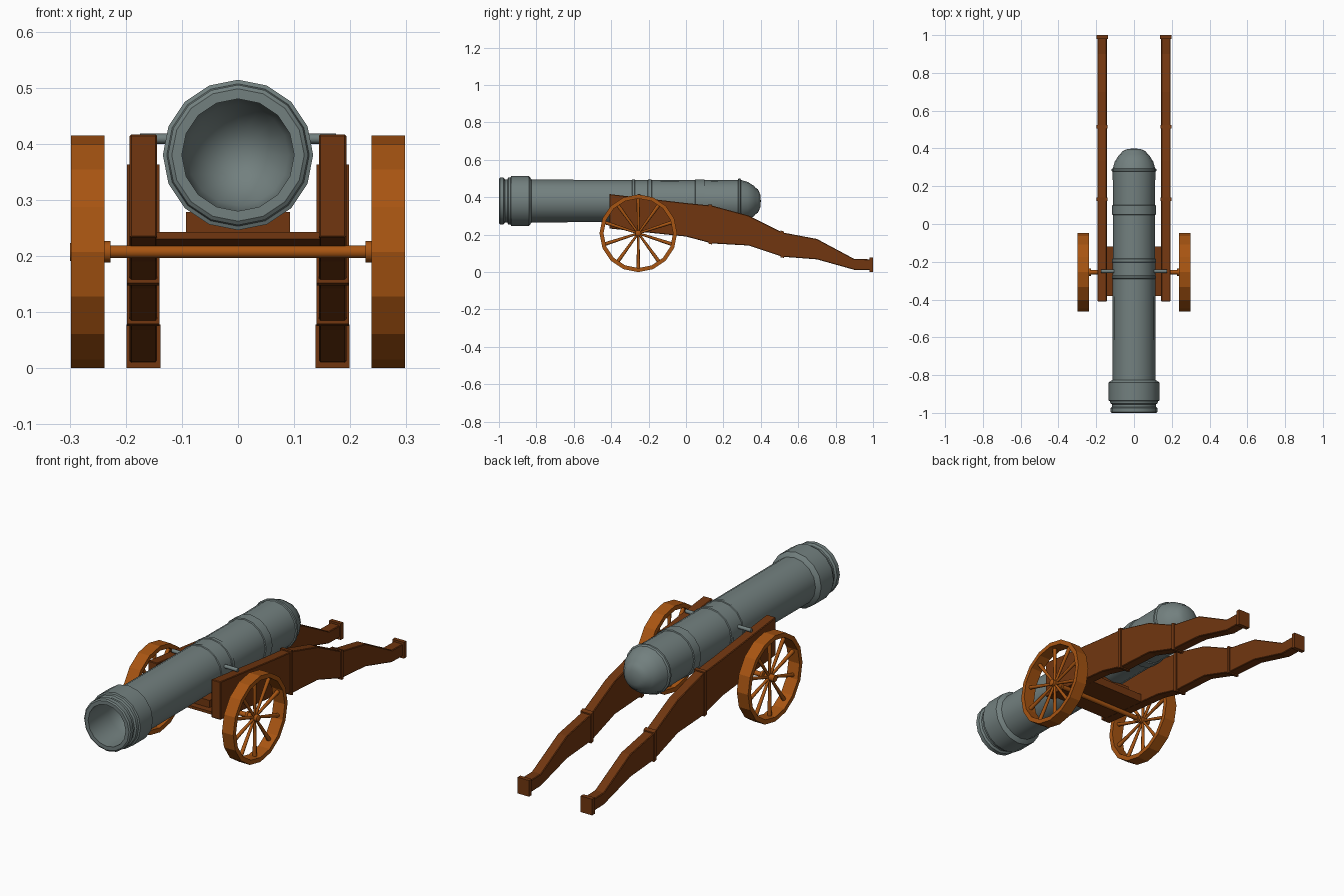
import bpy, bmesh, math
from mathutils import Matrix, Vector

if "Cube" in bpy.data.objects:
    bpy.data.objects.remove(bpy.data.objects["Cube"])


def material(name, rgb):
    m = bpy.data.materials.new(name)
    m.diffuse_color = (*rgb, 1)
    m.use_nodes = True
    m.node_tree.nodes["Principled BSDF"].inputs["Base Color"].default_value = m.diffuse_color
    return m


IRON = material("grey iron", (0.17, 0.216, 0.212))
DARK = material("dark wood", (0.165, 0.037, 0.005))
LIGHT = material("light wood", (0.39, 0.09, 0.006))


def finish(name, bm, mat, smooth=None):
    bmesh.ops.recalc_face_normals(bm, faces=bm.faces[:])
    me = bpy.data.meshes.new(name)
    bm.to_mesh(me)
    bm.free()
    me.materials.append(mat)
    if smooth:
        for p in me.polygons:
            p.use_smooth = True
        me.set_sharp_from_angle(angle=math.radians(smooth))
    ob = bpy.data.objects.new(name, me)
    bpy.context.collection.objects.link(ob)
    return ob


def lathe(bm, profile, n, axis, center, closed=False):
    """Revolve (along, radius) points about the x or y axis."""
    rows = []
    for t, r in profile:
        row = []
        for i in range(1 if r == 0 else n):
            a = 2 * math.pi * i / n
            u, w = r * math.sin(a), r * math.cos(a)
            row.append(bm.verts.new(Vector(center) + Vector((t, u, w) if axis == 'x' else (u, t, w))))
        rows.append(row)
    pairs = list(zip(rows, rows[1:])) + ([(rows[-1], rows[0])] if closed else [])
    for a, b in pairs:
        for i in range(n):
            j = (i + 1) % n
            if len(a) == 1:
                bm.faces.new((a[0], b[i], b[j]))
            elif len(b) == 1:
                bm.faces.new((a[i], a[j], b[0]))
            else:
                bm.faces.new((a[i], a[j], b[j], b[i]))


def slab(bm, outline, x0, x1):
    """Extrude a (y, z) side outline between two x positions."""
    a = [bm.verts.new((x0, y, z)) for y, z in outline]
    b = [bm.verts.new((x1, y, z)) for y, z in outline]
    bm.faces.new(a)
    bm.faces.new(b[::-1])
    for i in range(len(a)):
        j = (i + 1) % len(a)
        bm.faces.new((a[i], a[j], b[j], b[i]))


# Barrel: bore, muzzle rings, bands and rounded breech
bm = bmesh.new()
lathe(bm, [(-0.70, 0), (-0.72, 0.05), (-0.77, 0.09), (-0.85, 0.1), (-1, 0.1),
           (-1, 0.118), (-0.995, 0.125), (-0.975, 0.125), (-0.968, 0.116), (-0.955, 0.116),
           (-0.95, 0.125), (-0.938, 0.127), (-0.935, 0.134), (-0.84, 0.134), (-0.833, 0.126),
           (-0.825, 0.114), (-0.29, 0.113), (-0.287, 0.116), (-0.275, 0.116), (-0.272, 0.113),
           (-0.205, 0.113), (-0.202, 0.116), (-0.185, 0.116), (-0.182, 0.112),
           (0.048, 0.111), (0.05, 0.116), (0.098, 0.116), (0.1, 0.111),
           (0.278, 0.113), (0.28, 0.119), (0.29, 0.119), (0.295, 0.112), (0.33, 0.102),
           (0.365, 0.08), (0.37, 0.072), (0.385, 0.062), (0.397, 0.035), (0.4, 0)],
      16, 'y', (0, 0, 0.38))
finish("barrel", bm, IRON, 35)

# Trunnions resting on the cheeks
bm = bmesh.new()
lathe(bm, [(-0.175, 0), (-0.175, 0.009), (0.175, 0.009), (0.175, 0)], 10, 'x', (0, -0.25, 0.409))
finish("trunnions", bm, IRON, 40)

# Carriage cheeks with iron-strap style wooden collars
TOP = [(-0.41, 0.417), (0, 0.369), (0.14, 0.355), (0.335, 0.302), (0.515, 0.212),
       (0.7, 0.177), (0.9, 0.07), (0.995, 0.068)]
BOTTOM = [(-0.41, 0.233), (0, 0.19), (0.14, 0.153), (0.335, 0.142), (0.515, 0.082),
          (0.7, 0.068), (0.9, 0.012), (0.995, 0.01)]


def height(line, y):
    for (y0, z0), (y1, z1) in zip(line, line[1:]):
        if y <= y1:
            return z0 + (z1 - z0) * (y - y0) / (y1 - y0)
    return line[-1][1]


for side, s in (("right", 1), ("left", -1)):
    bm = bmesh.new()
    slab(bm, TOP + BOTTOM[::-1], s * 0.144, s * 0.193)
    cheek = finish(side + "_cheek", bm, DARK)
    bev = cheek.modifiers.new("edge chamfer", 'BEVEL')
    bev.width, bev.segments = 0.003, 1
    bev.limit_method, bev.angle_limit = 'ANGLE', math.radians(60)

    bm = bmesh.new()
    for y, w, g in ((0.13, 0.018, 0.006), (0.515, 0.018, 0.006), (0.99, 0.02, 0.01)):
        y0, y1 = y - w / 2, y + w / 2
        slab(bm, [(y0, height(TOP, y0) + g), (y1, height(TOP, y1) + g),
                  (y1, height(BOTTOM, y1) - g), (y0, height(BOTTOM, y0) - g)],
             s * (0.142 - g * 0.4), s * (0.195 + g * 0.4))
    finish(side + "_collars", bm, DARK)

# Bed between the cheeks and the chock under the barrel
bm = bmesh.new()
slab(bm, [(-0.38, 0.243), (-0.12, 0.243), (-0.12, 0.203), (-0.38, 0.23)], -0.146, 0.146)
finish("bed", bm, DARK)
bm = bmesh.new()
slab(bm, [(-0.35, 0.278), (-0.15, 0.278), (-0.15, 0.24), (-0.35, 0.24)], -0.093, 0.093)
finish("chock", bm, DARK)

# Axle with end collars
HUB_Y, HUB_Z = -0.255, 0.2075
bm = bmesh.new()
lathe(bm, [(-0.238, 0), (-0.238, 0.019), (-0.227, 0.019), (-0.227, 0.0115),
           (0.227, 0.0115), (0.227, 0.019), (0.238, 0.019), (0.238, 0)],
      12, 'x', (0, HUB_Y, HUB_Z))
finish("axle", bm, LIGHT, 35)

# Wheels: rim, hub and ten tapered spokes
for side, s in (("right", 1), ("left", -1)):
    c = (s * 0.268, HUB_Y, HUB_Z)
    bm = bmesh.new()
    lathe(bm, [(-0.03, 0.2075), (0.03, 0.2075), (0.03, 0.186), (-0.03, 0.186)], 16, 'x', c, True)
    finish(side + "_wheel_rim", bm, LIGHT)

    bm = bmesh.new()
    lathe(bm, [(-0.031, 0), (-0.031, 0.016), (0.02, 0.016), (0.024, 0.01), (0.024, 0)], 12, 'x', c)
    finish(side + "_wheel_hub", bm, LIGHT, 35)

    bm = bmesh.new()
    for i in range(10):
        m = (Matrix.Translation(c) @ Matrix.Rotation(math.tau * i / 10, 4, 'X')
             @ Matrix.Translation((0, 0, 0.1)))
        bmesh.ops.create_cone(bm, cap_ends=True, segments=8, radius1=0.006,
                              radius2=0.01, depth=0.18, matrix=m)
    finish(side + "_wheel_spokes", bm, LIGHT, 50)
